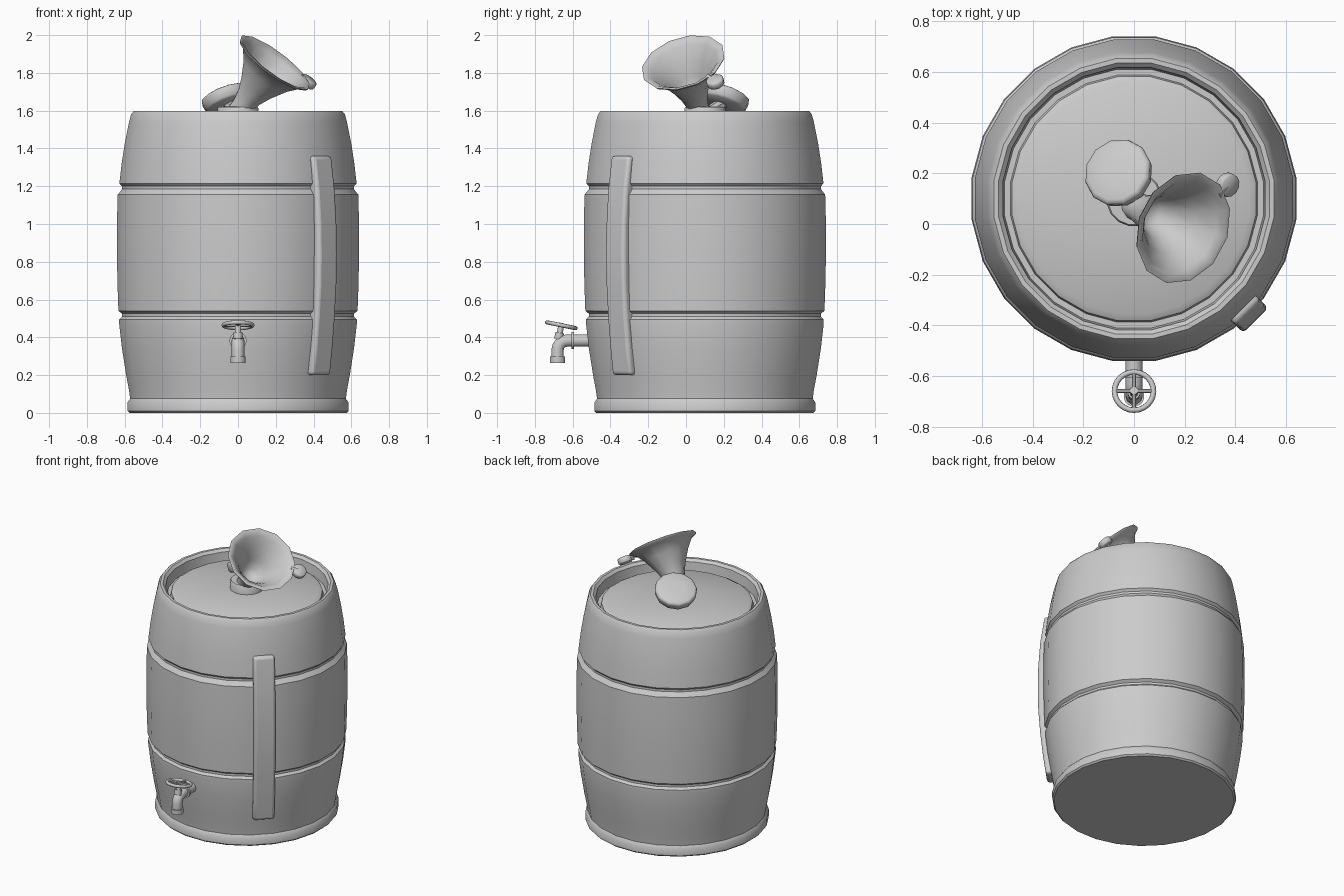
import bpy, math
from mathutils import Vector, Matrix

if "Cube" in bpy.data.objects:
    bpy.data.objects.remove(bpy.data.objects["Cube"])

CY = 0.1  # barrel axis in y


def finish(name, verts, faces, angle=40):
    me = bpy.data.meshes.new(name)
    me.from_pydata([tuple(v) for v in verts], [], faces)
    ob = bpy.data.objects.new(name, me)
    bpy.context.collection.objects.link(ob)
    bpy.ops.object.select_all(action='DESELECT')
    ob.select_set(True)
    bpy.context.view_layer.objects.active = ob
    bpy.ops.object.mode_set(mode='EDIT')
    bpy.ops.mesh.select_all(action='SELECT')
    bpy.ops.mesh.normals_make_consistent(inside=False)
    bpy.ops.object.mode_set(mode='OBJECT')
    bpy.ops.object.shade_smooth_by_angle(angle=math.radians(angle))
    return ob


def lathe(name, profile, sides, origin=(0, 0, 0), axis=(0, 0, 1), scale=1.0, angle=40):
    """Revolve (radius, height) points around an axis and cap both ends."""
    rot = Vector((0, 0, 1)).rotation_difference(Vector(axis)).to_matrix()
    verts, faces = [], []
    for r, h in profile:
        for i in range(sides):
            a = math.tau * (i + 0.5) / sides
            p = Vector((r * scale * math.cos(a), r * scale * math.sin(a), h))
            verts.append(rot @ p + Vector(origin))
    n = len(profile)
    for k in range(n - 1):
        for i in range(sides):
            j = (i + 1) % sides
            faces.append((k * sides + i, k * sides + j, (k + 1) * sides + j, (k + 1) * sides + i))
    faces.append(tuple(range(sides))[::-1])
    faces.append(tuple(range((n - 1) * sides, n * sides)))
    return finish(name, verts, faces, angle)


def rod(name, a, b, r, sides=12):
    a, b = Vector(a), Vector(b)
    return lathe(name, [(r, 0), (r, (b - a).length)], sides, a, (b - a).normalized())


# Barrel: foot ring, grooved staves, rim and recessed lid in one profile
barrel = [(.575, 0), (.585, .01), (.585, .055), (.571, .075), (.577, .12), (.592, .2),
          (.614, .34), (.629, .47), (.629, .495), (.614, .51), (.614, .525), (.633, .54),
          (.638, .68), (.641, .84), (.641, 1.0), (.637, 1.155), (.629, 1.165), (.614, 1.185),
          (.614, 1.2), (.628, 1.215), (.616, 1.32), (.599, 1.43), (.577, 1.54), (.566, 1.58),
          (.553, 1.597), (.535, 1.597), (.518, 1.58), (.511, 1.51), (.488, 1.51), (.482, 1.535),
          (.455, 1.55), (.1, 1.56)]
lathe("barrel", barrel, 24, (0, CY, 0), scale=1 / math.cos(math.pi / 24), angle=35)

# Handle strip following the barrel curve at the front right
rad = Vector((1, -1, 0)).normalized()
tan = Vector((1, 1, 0)).normalized()
verts, faces = [], []
path = [(.628, .2), (.647, .34), (.664, .5), (.677, .68), (.68, .84), (.677, 1.0),
        (.664, 1.18), (.637, 1.36)]
for r, z in path:
    for dr, dt in ((-.08, -.07), (0, -.07), (0, .07), (-.08, .07)):
        verts.append(Vector((0, CY, z)) + rad * (r + dr) + tan * dt)
for k in range(len(path) - 1):
    for i in range(4):
        j = (i + 1) % 4
        faces.append((4 * k + i, 4 * k + j, 4 * k + 4 + j, 4 * k + 4 + i))
faces += [(3, 2, 1, 0), tuple(range(len(verts) - 4, len(verts)))]
strip = finish("handle_strip", verts, faces)
bev = strip.modifiers.new("round", 'BEVEL')
bev.width, bev.segments, bev.limit_method = .018, 3, 'ANGLE'
bev.angle_limit = math.radians(40)

# Tap: bent pipe swept along an elbow
cu = bpy.data.curves.new("tap_pipe", 'CURVE')
cu.dimensions = '3D'
cu.bevel_depth, cu.bevel_resolution, cu.use_fill_caps = .034, 3, True
pts = [(-.48, .383), (-.60, .383), (-.63, .383)]
pts += [(-.63 - .05 * math.sin(a), .333 + .05 * math.cos(a))
        for a in (math.pi / 8, math.pi / 4, 3 * math.pi / 8, math.pi / 2)]
pts += [(-.68, .275)]
sp = cu.splines.new('POLY')
sp.points.add(len(pts) - 1)
for p, (y, z) in zip(sp.points, pts):
    p.co = (0, y, z, 1)
tmp = bpy.data.objects.new("tap_pipe", cu)
bpy.context.collection.objects.link(tmp)
bpy.ops.object.select_all(action='DESELECT')
tmp.select_set(True)
bpy.context.view_layer.objects.active = tmp
bpy.ops.object.convert(target='MESH')
bpy.ops.object.shade_smooth_by_angle(angle=math.radians(40))

# Tap collars and stem
rod("tap_flange", (0, -.607, .383), (0, -.593, .383), .045, 16)
rod("tap_nozzle", (0, -.68, .265), (0, -.68, .298), .041, 16)
wheel_n = Vector((0, math.sin(.2), math.cos(.2)))
wheel_c = Vector((0, -.66, .464))
rod("tap_stem", wheel_c - wheel_n * .075, wheel_c + wheel_n * .012, .016)
rod("tap_collar", wheel_c - wheel_n * .075, wheel_c - wheel_n * .04, .024)

# Tap hand wheel with four spokes
bpy.ops.mesh.primitive_torus_add(major_segments=24, minor_segments=8, major_radius=.077,
                                 minor_radius=.011, location=wheel_c, rotation=(-.2, 0, 0))
bpy.context.object.name = "tap_wheel"
bpy.ops.object.shade_smooth_by_angle(angle=math.radians(60))
side = Vector((1, 0, 0))
for i, d in enumerate((side, wheel_n.cross(side))):
    rod(f"wheel_spoke_{i + 1}", wheel_c - d * .077, wheel_c + d * .077, .009, 8)

# Funnel base on the lid
lathe("funnel_base", [(.11, 1.54), (.11, 1.612), (.104, 1.62), (.06, 1.622)], 16, (0, CY, 0))

# Flared funnel leaning out of the base
fn = Vector((.58, -.26, .77)).normalized()
fc = Vector((.195, -.015, 1.855))
funnel = [(.055, -.35), (.058, -.29), (.072, -.23), (.1, -.165), (.145, -.085), (.195, -.02),
          (.222, -.012), (.229, 0), (.214, 0), (.185, -.022), (.13, -.09), (.085, -.165),
          (.055, -.23), (.02, -.245)]
lathe("funnel", funnel, 12, fc, fn, angle=60)

# Tab on the funnel rim
lathe("funnel_tab", [(.042, -.02), (.047, -.014), (.047, .014), (.04, .02)], 12,
      (.37, .155, 1.753), fn, angle=60)
rod("tab_neck", (.33, .115, 1.775), (.37, .155, 1.753), .02, 8)

# Open cap tilted away behind the funnel
cn = Vector((-.33, .3, .9)).normalized()
lathe("cap", [(.12, -.065), (.13, -.055), (.138, -.015), (.134, -.002), (.12, .004), (.05, .008)], 12,
      (-.068, .208, 1.69), cn, angle=60)
rod("cap_hinge", (0, .13, 1.60), (-.06, .2, 1.645), .03, 8)
